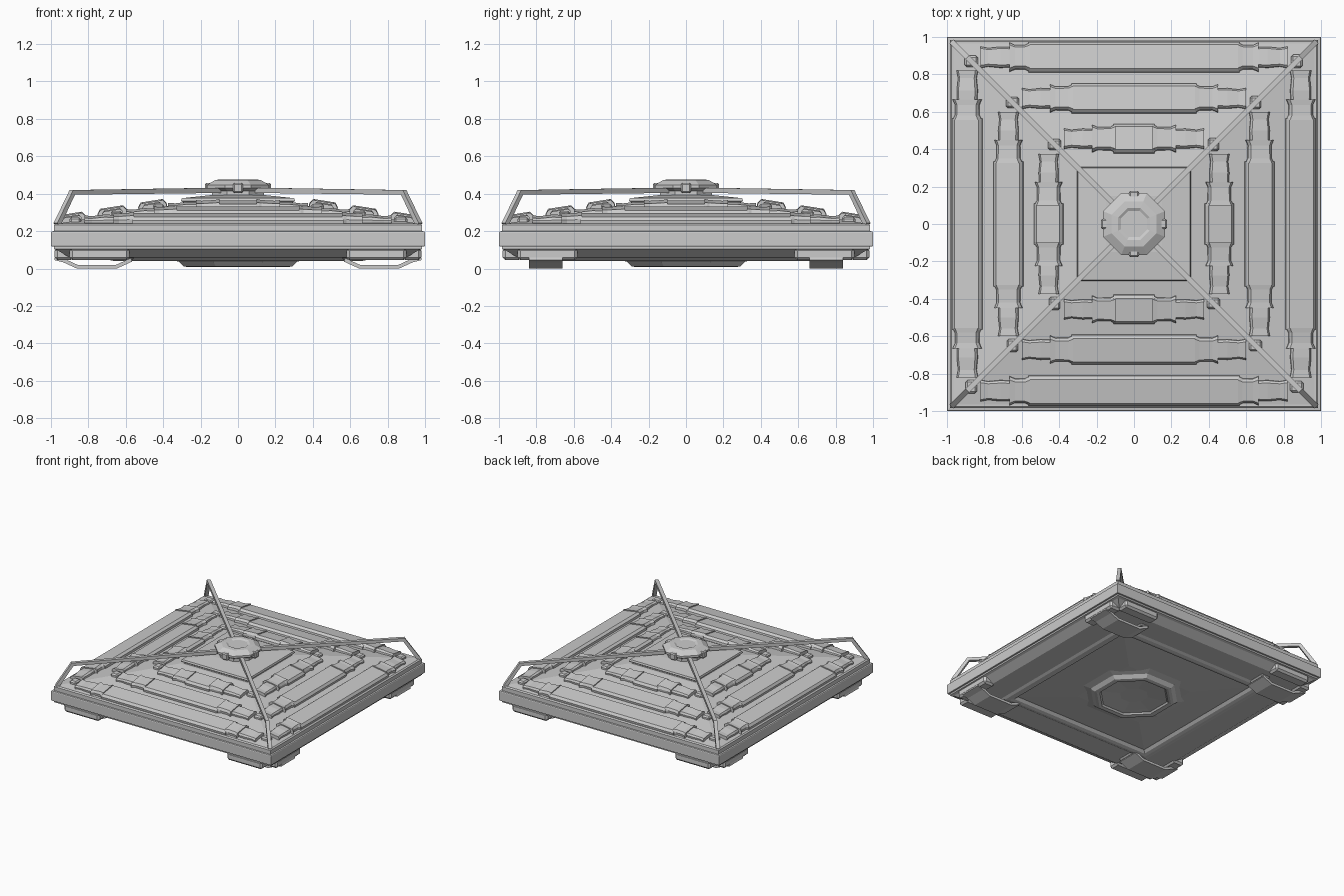
import bpy, bmesh, math
from mathutils import Matrix, Vector

if "Cube" in bpy.data.objects:
    bpy.data.objects.remove(bpy.data.objects["Cube"])

SLOPE = 0.157
TILT = math.atan(SLOPE)


def roof(d):
    return 0.24 + (0.97 - d) * SLOPE


def finish(name, bm, mat=None):
    if mat:
        bmesh.ops.transform(bm, matrix=mat, verts=bm.verts)
    bmesh.ops.recalc_face_normals(bm, faces=bm.faces)
    me = bpy.data.meshes.new(name)
    bm.to_mesh(me)
    bm.free()
    ob = bpy.data.objects.new(name, me)
    bpy.context.collection.objects.link(ob)
    return ob


def skin(name, sections, mat=None, closed=False):
    """Join equal-sized closed sections; cap the ends or close into a ring."""
    bm = bmesh.new()
    rings = [[bm.verts.new(p) for p in s] for s in sections]
    n = len(rings[0])
    pairs = list(zip(rings, rings[1:])) + ([(rings[-1], rings[0])] if closed else [])
    for a, b in pairs:
        for i in range(n):
            j = (i + 1) % n
            bm.faces.new((a[i], a[j], b[j], b[i]))
    if not closed:
        bm.faces.new(rings[0])
        bm.faces.new(rings[-1])
    return finish(name, bm, mat)


def turned(name, profile, sides, start=0.0, closed=False):
    """Polygonal lathe; radius is measured to the flat sides."""
    k = 1 / math.cos(math.pi / sides)
    return skin(name, [[(r * k * math.cos(start + 2 * math.pi * i / sides),
                         r * k * math.sin(start + 2 * math.pi * i / sides), z)
                        for i in range(sides)] for r, z in profile], closed=closed)


def bar(name, path, side, thick, mat=None):
    """Rectangular bar along a path in the xz plane; side = half width in y."""
    secs = []
    pts = [Vector(p) for p in path]
    for i, p in enumerate(pts):
        t0 = (p - pts[max(i - 1, 0)]).normalized()
        t1 = (pts[min(i + 1, len(pts) - 1)] - p).normalized()
        t = (t0 + t1).normalized()
        n = Vector((-t.y, t.x)) * thick / 2
        a, b = p + n, p - n
        secs.append([(a.x, -side, a.y), (a.x, side, a.y), (b.x, side, b.y), (b.x, -side, b.y)])
    return skin(name, secs, mat)


def block(name, size, mat, bev=0.01):
    bm = bmesh.new()
    bmesh.ops.create_cube(bm, size=1)
    bmesh.ops.scale(bm, vec=size, verts=bm.verts)
    bmesh.ops.bevel(bm, geom=bm.edges[:], offset=bev, segments=1, affect='EDGES')
    return finish(name, bm, mat)


def rib(name, stations, mat):
    """Chamfered rib; stations are (position, half width, height)."""
    return skin(name, [[(s, -w, -0.012), (s, -w, h * 0.5), (s, -w * 0.8, h),
                        (s, w * 0.8, h), (s, w, h * 0.5), (s, w, -0.012)]
                       for s, w, h in stations], mat)


# Square hull: underside panel, ridge, border, rim band and sloping roof
Q = math.pi / 4
turned("hull", [(0.30, 0.045), (0.62, 0.066), (0.64, 0.048), (0.665, 0.041), (0.69, 0.046),
                (0.71, 0.056), (0.90, 0.058), (0.965, 0.098), (0.985, 0.104), (0.985, 0.117),
                (0.997, 0.118), (1.0, 0.123),
                (1.0, 0.193), (0.997, 0.198), (0.985, 0.20), (0.985, 0.232), (0.975, 0.24),
                (0.965, 0.24), (0.31, roof(0.31))], 4, Q)
turned("top_pad", [(0.29, 0.33), (0.29, 0.352), (0.305, 0.362), (0.30, 0.376),
                   (0.15, 0.392)], 4, Q)

# Central hub on the roof
turned("hub", [(0.14, 0.37), (0.14, 0.415), (0.165, 0.43), (0.165, 0.447),
               (0.12, 0.474), (0.085, 0.476), (0.07, 0.468)], 8, math.pi / 8)

# Underside mound with a shallow bowl in it
turned("underside_ring", [(0.37, 0.050), (0.315, 0.036), (0.29, 0.012), (0.27, 0.008),
                          (0.25, 0.012), (0.24, 0.024), (0.20, 0.028), (0.10, 0.036)],
       8, math.pi / 8)

# Rows: distance, half width, main half length, clamp end, joint end
ROWS = [("outer", 0.89, 0.082, 0.555, 0.665, 0.82),
        ("middle", 0.67, 0.08, 0.325, 0.45, 0.60),
        ("inner", 0.455, 0.078, 0.10, 0.225, 0.375)]
for k in range(4):
    spin = Matrix.Rotation(k * math.pi / 2, 4, 'Z')
    for label, d, w, a, b, c in ROWS:
        m = spin @ Matrix.Translation((0, -d, roof(d))) @ Matrix.Rotation(TILT, 4, 'X')
        rib(label + "_rib", [(-a - 0.01, w, 0.034), (a + 0.01, w, 0.034)], m)
        for s in (-1, 1):
            rib(label + "_clamp", [(s * a, w * 0.96, 0.042), (s * (a + 0.025), w * 0.8, 0.038),
                                   (s * (b - 0.03), w * 0.78, 0.034), (s * b, w * 0.95, 0.036)], m)
            rib(label + "_joint", [(s * (b - 0.01), w * 0.65, 0.028), (s * (b + 0.05), w * 0.68, 0.029),
                                   (s * (c - 0.04), w * 0.6, 0.022), (s * c, w * 0.7, 0.024)], m)
        # Corner elbow between neighbouring rows
        e = c + 0.05
        block(label + "_elbow", (0.07, 0.06, 0.045),
              spin @ Matrix.Translation((e, -e, roof(e) - 0.004)))

    # Rim mounts under each side, near the corners
    for s in (-1, 1):
        block("rim_mount", (0.32, 0.10, 0.066),
              spin @ Matrix.Translation((s * 0.74, -0.93, 0.078)), 0.015)

    # Diagonal strut from corner to hub, and hub clip
    r2 = math.sqrt(2)
    bar("strut", [(0.968 * r2, 0.235), (0.886 * r2, 0.407), (0.1 * r2, 0.418)], 0.014, 0.028,
        spin @ Matrix.Rotation(Q, 4, 'Z'))
    block("hub_clip", (0.055, 0.055, 0.055),
          spin @ Matrix.Translation((0.15, 0, 0.43)), 0.008)

# Strap feet near the corners
for sx in (-1, 1):
    for sy in (-1, 1):
        m = Matrix.Translation((0, sy * 0.75, 0))
        bar("foot_strap", [(sx * 0.98, 0.055), (sx * 0.93, 0.042), (sx * 0.86, 0.01),
                           (sx * 0.65, 0.01), (sx * 0.57, 0.046)], 0.09, 0.02, m)
        block("foot_mount", (0.08, 0.18, 0.05), m @ Matrix.Translation((sx * 0.595, 0, 0.07)))
